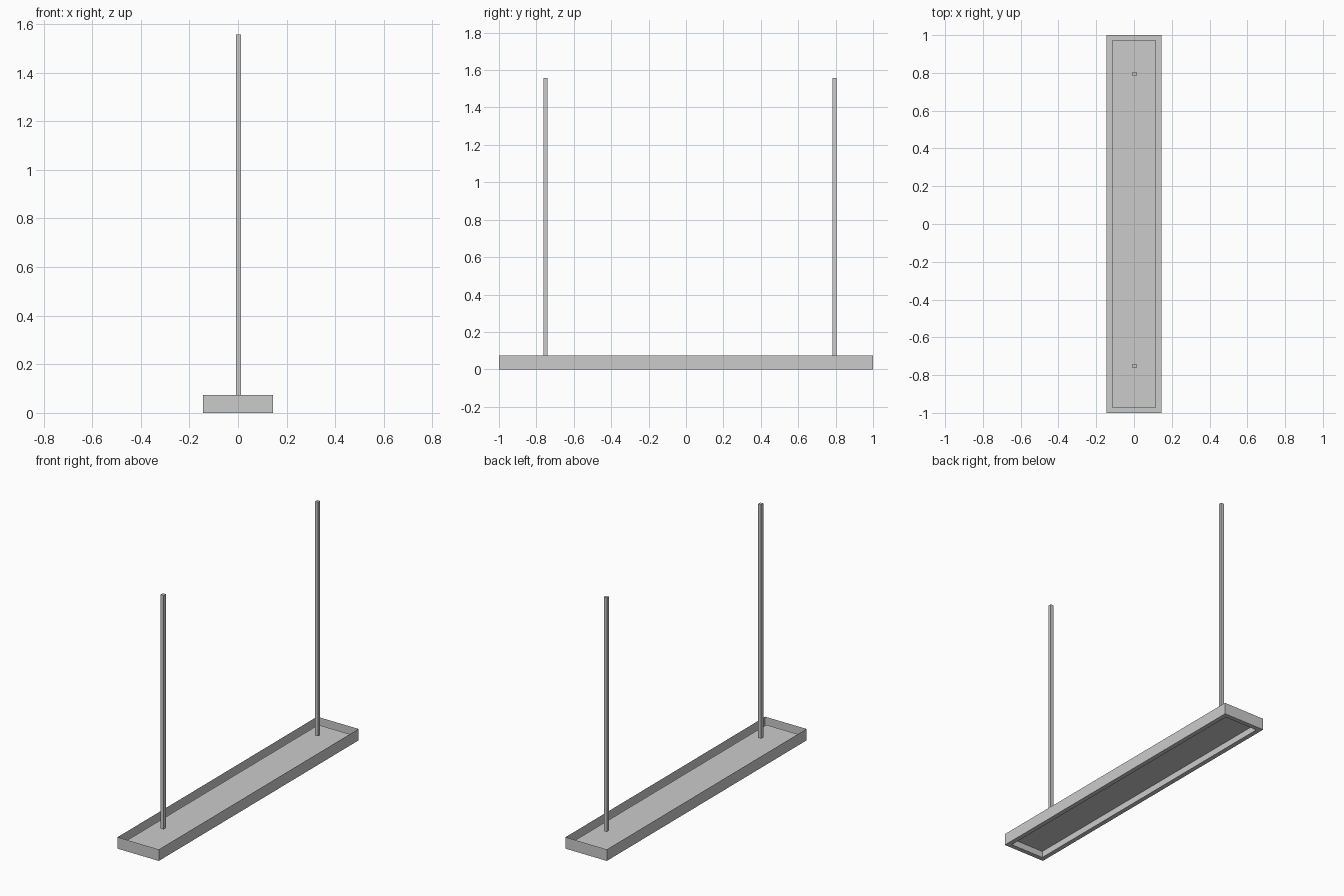
import bpy, bmesh
from mathutils import Matrix

if "Cube" in bpy.data.objects:
    bpy.data.objects.remove(bpy.data.objects["Cube"])

HX, HY = 0.145, 1.0       # half width and half length of the tray
LIP = 0.029               # width of the flange around the panel
TOP, PANEL = 0.073, 0.04  # wall top and panel height
POST, POST_TOP = 0.021, 1.557

grey = bpy.data.materials.new("light_grey")
grey.diffuse_color = (0.6, 0.6, 0.6, 1)
grey.use_nodes = True
grey.node_tree.nodes["Principled BSDF"].inputs["Base Color"].default_value = grey.diffuse_color


def add_object(name, bm):
    mesh = bpy.data.meshes.new(name)
    bm.to_mesh(mesh)
    bm.free()
    mesh.materials.append(grey)
    obj = bpy.data.objects.new(name, mesh)
    bpy.context.collection.objects.link(obj)
    return obj


# Folded sheet tray: outer wall, bottom flange, inner wall, raised panel
bm = bmesh.new()
rings = []
for inset, z in ((0, TOP), (0, 0), (LIP, 0), (LIP, PANEL)):
    x, y = HX - inset, HY - inset
    rings.append([bm.verts.new((sx * x, sy * y, z))
                  for sx, sy in ((-1, -1), (1, -1), (1, 1), (-1, 1))])
for a, b in zip(rings, rings[1:]):
    for i in range(4):
        j = (i + 1) % 4
        bm.faces.new((a[i], b[i], b[j], a[j]))
bm.faces.new(rings[-1][::-1])
add_object("lamp_tray", bm)

# Square hanging posts
for name, y in (("front_post", -0.752), ("back_post", 0.795)):
    bm = bmesh.new()
    bmesh.ops.create_cube(bm, size=1, matrix=Matrix.Translation(
        (0.002, y, (TOP + POST_TOP) / 2))
        @ Matrix.Diagonal((POST, POST, POST_TOP - TOP, 1)))
    add_object(name, bm)
